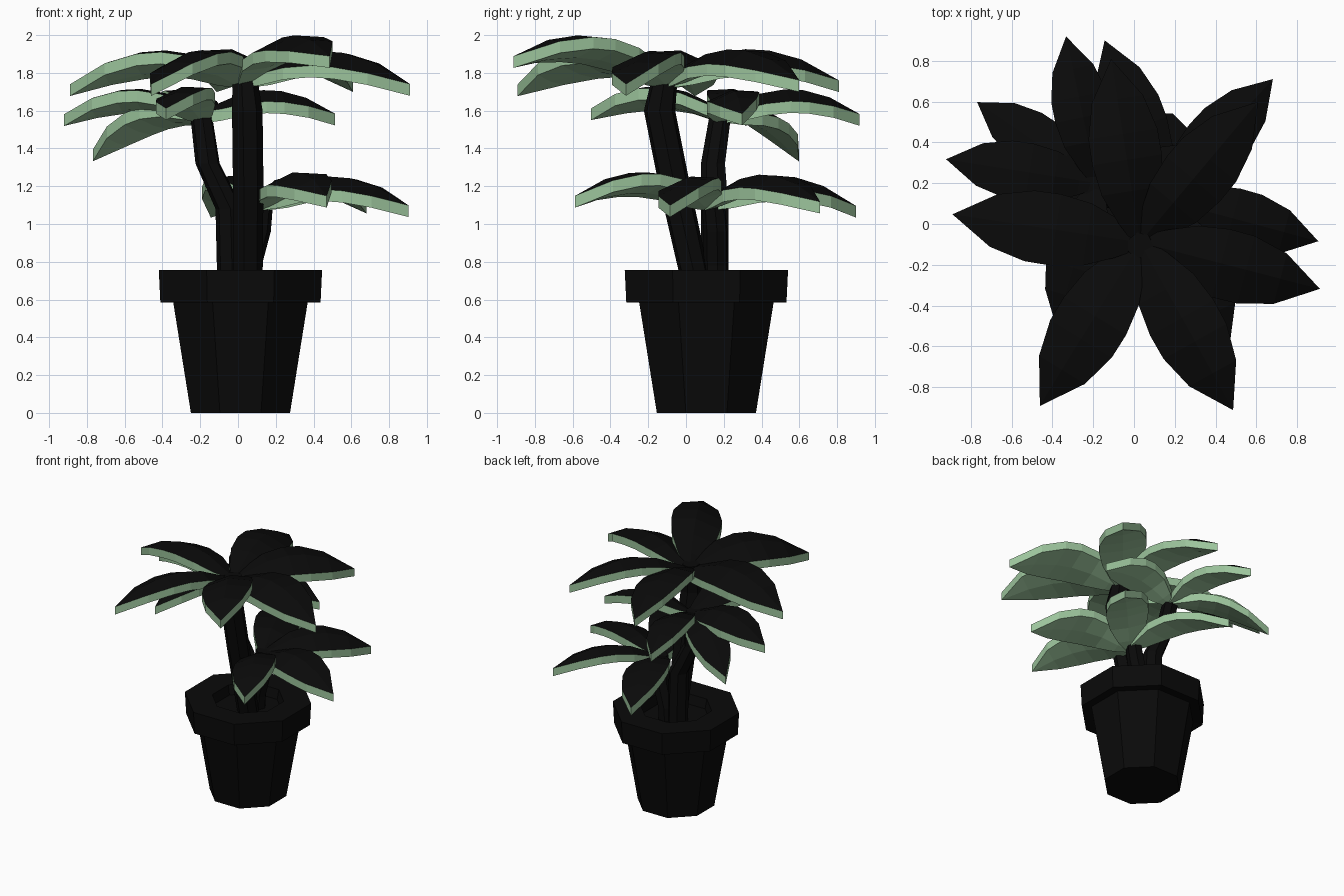
import bpy, bmesh
from math import sin, cos, pi, radians
from mathutils import Vector

if "Cube" in bpy.data.objects:
    bpy.data.objects.remove(bpy.data.objects["Cube"])


def material(name, color):
    m = bpy.data.materials.new(name)
    m.diffuse_color = color
    m.use_nodes = True
    m.node_tree.nodes["Principled BSDF"].inputs["Base Color"].default_value = m.diffuse_color
    return m


BLACK = material("dark", (0.003, 0.003, 0.003, 1))
GREEN = material("leaf_green", (0.33, 0.55, 0.33, 1))


def finish(name, bm, mats):
    bmesh.ops.recalc_face_normals(bm, faces=bm.faces)
    me = bpy.data.meshes.new(name)
    bm.to_mesh(me)
    bm.free()
    for m in mats:
        me.materials.append(m)
    ob = bpy.data.objects.new(name, me)
    bpy.context.collection.objects.link(ob)
    return ob


def rings(name, sections, sides, turn=0.0):
    """Skin horizontal polygon rings given as (x, y, z, radius), capped at both ends."""
    bm = bmesh.new()
    loops = []
    for x, y, z, r in sections:
        loops.append([bm.verts.new((x + r * cos(turn + 2 * pi * i / sides),
                                    y + r * sin(turn + 2 * pi * i / sides), z))
                      for i in range(sides)])
    for a, b in zip(loops, loops[1:]):
        for i in range(sides):
            j = (i + 1) % sides
            bm.faces.new((a[i], a[j], b[j], b[i]))
    bm.faces.new(loops[0][::-1])
    bm.faces.new(loops[-1])
    return finish(name, bm, [BLACK])


# leaf stations for a leaf of length 1: (distance, half width, height)
LEAF = [(0.0, 0.035, 0.0), (0.12, 0.10, 0.05), (0.28, 0.165, 0.12), (0.45, 0.19, 0.147),
        (0.59, 0.188, 0.136), (0.78, 0.14, 0.075), (1.0, 0.0, -0.065)]
THICK = 0.062


def add_leaf(bm, crown, angle, length, tilt):
    out = Vector((cos(radians(angle)), sin(radians(angle)), 0))
    side = Vector((-out.y, out.x, 0))
    prev = None
    for d, w, h in LEAF:
        c = Vector(crown) + out * d * length
        c.z += h * length + tilt * d
        w *= length
        down = Vector((0, 0, -THICK))
        if w > 0:
            # arched top, rolled so the left edge is higher, nearly flat underside
            left = c + side * w + Vector((0, 0, -0.15 * w))
            right = c - side * w + Vector((0, 0, -0.55 * w))
            mid = c + Vector((0, 0, -0.10 * w))
            keel = c + down + Vector((0, 0, -0.42 * w))
            cur = [bm.verts.new(p) for p in
                   (left, mid, right, right + down, keel, left + down)]
        else:
            t, b = bm.verts.new(c), bm.verts.new(c + down)
            cur = [t, t, t, b, b, b]
        if prev is None:
            bm.faces.new(cur).material_index = 1
        else:
            for i in range(6):
                j = (i + 1) % 6
                quad = list(dict.fromkeys((prev[i], prev[j], cur[j], cur[i])))
                bm.faces.new(quad).material_index = 0 if i < 2 else 1
        prev = cur


def crown(name, center, leaves):
    bm = bmesh.new()
    for angle, length, tilt in leaves:
        add_leaf(bm, center, angle, length, tilt)
    return finish(name, bm, [BLACK, GREEN])


# octagonal pot with rim and soil
PX, PY = 0.013, 0.108
pot = [(0.284, 0), (0.386, 0.59), (0.459, 0.585), (0.468, 0.757), (0.265, 0.755), (0.25, 0.68)]
rings("pot", [(PX, PY, z, r) for r, z in pot], 8, radians(22.5))

# three bent stems
rings("tall_stem", [(0.05, 0.06, 0.66, 0.08), (0.05, -0.06, 1.2, 0.085),
                    (0.045, -0.14, 1.6, 0.085), (0.03, -0.105, 1.82, 0.065)], 7)
rings("middle_stem", [(-0.035, 0.155, 0.66, 0.075), (-0.045, 0.155, 1.08, 0.075),
                      (-0.16, 0.145, 1.32, 0.066), (-0.2, 0.19, 1.62, 0.058)], 7, 0.3)
rings("short_stem", [(0.055, 0.16, 0.66, 0.066), (0.06, 0.16, 0.78, 0.066),
                     (0.108, 0.158, 0.96, 0.066), (0.13, 0.14, 1.16, 0.06)], 7, 0.1)

# leaf crowns: (direction, length, tilt)
crown("upper_leaves", (0.03, -0.09, 1.80),
      [(-14.5, 0.91, 0), (-61, 0.94, 0.15), (-121.5, 0.94, 0), (171.5, 0.93, 0),
       (99, 0.91, 0.02), (50, 0.90, 0.02)])
crown("middle_leaves", (-0.18, 0.20, 1.61),
      [(8, 0.70, 0.02), (-106, 0.73, 0.05), (102, 0.735, 0.02),
       (146, 0.71, -0.17), (171, 0.75, 0.02)])
crown("lower_leaves", (0.14, 0.12, 1.15),
      [(-15, 0.79, 0), (-65, 0.78, 0.05), (47.5, 0.80, 0.02), (110, 0.83, 0)])
